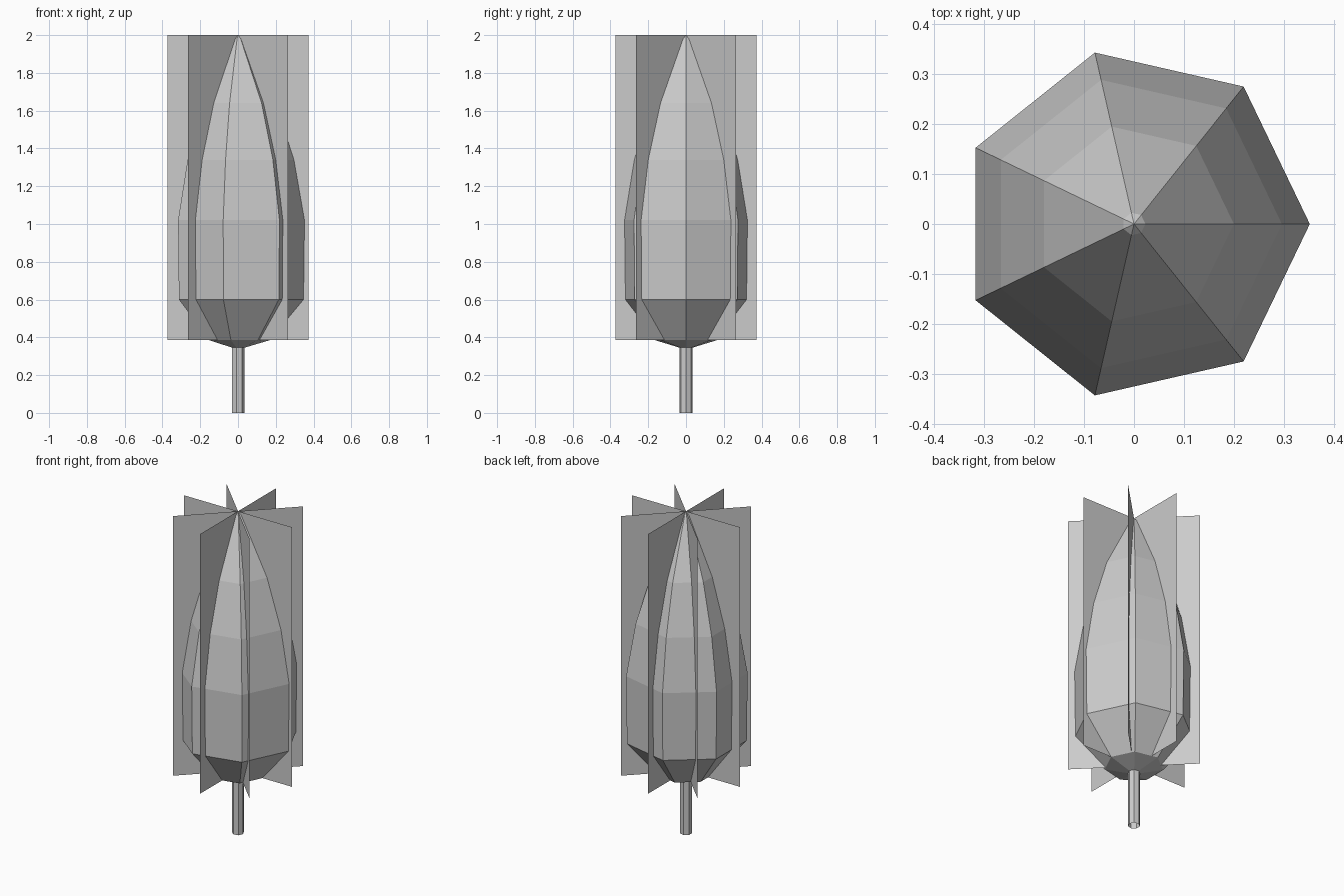
import bpy, bmesh, math

if "Cube" in bpy.data.objects:
    bpy.data.objects.remove(bpy.data.objects["Cube"])

grey = bpy.data.materials.new("plain grey")
grey.diffuse_color = (0.6, 0.6, 0.6, 1)
grey.use_nodes = True
grey.node_tree.nodes["Principled BSDF"].inputs["Base Color"].default_value = grey.diffuse_color


def finish(bm, name):
    mesh = bpy.data.meshes.new(name)
    bm.to_mesh(mesh)
    bm.free()
    mesh.materials.append(grey)
    obj = bpy.data.objects.new(name, mesh)
    bpy.context.collection.objects.link(obj)
    return obj


def lathe(name, profile, sides=7):
    """Flat-sided turned shape from (radius, height) points; ends stay open
    unless the radius is zero."""
    bm = bmesh.new()
    rings = []
    for r, z in profile:
        n = sides if r > 0 else 1
        rings.append([bm.verts.new((r * math.cos(math.tau * i / sides),
                                    r * math.sin(math.tau * i / sides), z))
                      for i in range(n)])
    for low, high in zip(rings, rings[1:]):
        for i in range(sides):
            j = (i + 1) % sides
            if len(high) == 1:
                bm.faces.new((low[i], low[j], high[0]))
            else:
                bm.faces.new((low[i], low[j], high[j], high[i]))
    return finish(bm, name)


# Thin open trunk
lathe("trunk", [(0.034, 0), (0.034, 0.345)])

# Seven-sided tapering crown, joined to the top of the trunk
lathe("crown", [(0.034, 0.345), (0.168, 0.385), (0.347, 0.6), (0.352, 1.02),
                (0.296, 1.34), (0.2, 1.64), (0.023, 1.98), (0, 2.0)])

# Four upright foliage sheets crossing on the centre line
HALF, LOW, HIGH = 0.373, 0.385, 2.0
for k in range(4):
    c, s = HALF * math.cos(k * math.pi / 4), HALF * math.sin(k * math.pi / 4)
    bm = bmesh.new()
    bm.faces.new([bm.verts.new(p) for p in
                  ((-c, -s, LOW), (c, s, LOW), (c, s, HIGH), (-c, -s, HIGH))])
    finish(bm, f"foliage_sheet_{k + 1}")
